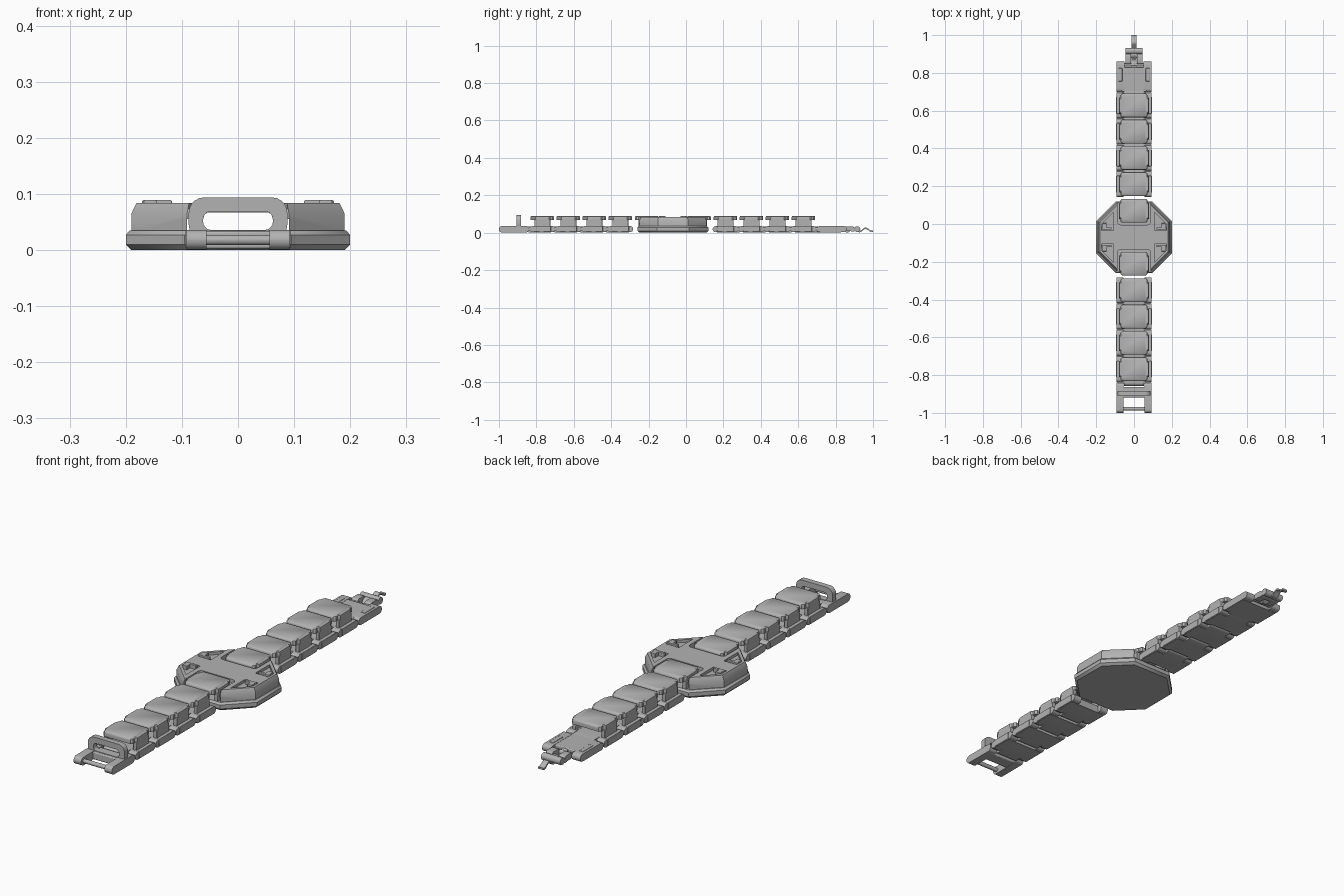
import bpy, bmesh, math
from mathutils import Vector

if "Cube" in bpy.data.objects:
    bpy.data.objects.remove(bpy.data.objects["Cube"], do_unlink=True)

grey = bpy.data.materials.new("plain grey")
grey.use_nodes = True
grey.diffuse_color = (0.45, 0.45, 0.45, 1)
grey.node_tree.nodes["Principled BSDF"].inputs["Base Color"].default_value = grey.diffuse_color

MID = -0.07      # y centre of the case
PITCH = 0.139    # link spacing


def loft(name, rings, bevel=0.0):
    """Closed solid through rings of equal point count."""
    bm = bmesh.new()
    loops = [[bm.verts.new(p) for p in r] for r in rings]
    n = len(rings[0])
    for lo, hi in zip(loops, loops[1:]):
        for i in range(n):
            j = (i + 1) % n
            bm.faces.new((lo[i], lo[j], hi[j], hi[i]))
    bm.faces.new(loops[0][::-1])
    bm.faces.new(loops[-1])
    bmesh.ops.recalc_face_normals(bm, faces=bm.faces)
    me = bpy.data.meshes.new(name)
    bm.to_mesh(me)
    bm.free()
    me.materials.append(grey)
    ob = bpy.data.objects.new(name, me)
    bpy.context.collection.objects.link(ob)
    if bevel:
        m = ob.modifiers.new("soft edges", "BEVEL")
        m.width, m.segments, m.limit_method = bevel, 2, "ANGLE"
    return ob


def prism(name, pts, axis, a, b, bevel=0.0):
    """Extrude a 2D outline along x (yz), y (xz) or z (xy)."""
    def put(p, t):
        return {"x": (t, p[0], p[1]), "y": (p[0], t, p[1]), "z": (p[0], p[1], t)}[axis]
    return loft(name, [[put(p, t) for p in pts] for t in (a, b)], bevel)


def box(name, x0, x1, y0, y1, z0, z1, bevel=0.0):
    return prism(name, [(x0, y0), (x1, y0), (x1, y1), (x0, y1)], "z", z0, z1, bevel)


def round_rect(u0, u1, v0, v1, r, steps=5):
    pts = []
    for k, (u, v) in enumerate([(u1 - r, v1 - r), (u0 + r, v1 - r), (u0 + r, v0 + r), (u1 - r, v0 + r)]):
        for i in range(steps + 1):
            t = math.pi / 2 * (k + i / steps)
            pts.append((u + r * math.cos(t), v + r * math.sin(t)))
    return pts


def bar(name, x0, x1, y0, y1, z0=0.003, z1=0.035):
    """Link bar with rounded ends."""
    return prism(name, round_rect(y0, y1, z0, z1, (z1 - z0) * 0.49), "x", x0, x1)


def cut(ob, cutter):
    cutter.hide_render = True
    cutter.hide_set(True)
    m = ob.modifiers.new("cut", "BOOLEAN")
    m.operation, m.object, m.solver = "DIFFERENCE", cutter, "EXACT"


def octagon(d, z):
    """Case outline, inset by d."""
    a, b, s = 0.2 - d, 0.19 - d, 0.285 - 1.414 * d
    q = [(a, s - a), (s - b, b)]
    pts = q + [(-x, y) for x, y in q[::-1]]
    pts += [(-x, -y) for x, y in pts]
    return [(x, y + MID, z) for x, y in pts]


# Case: chamfered base and tapered upper housing
loft("case_base", [octagon(0.01, 0), octagon(0, 0.01), octagon(0, 0.027), octagon(0.007, 0.035)])
case = loft("case_top", [octagon(0.01, 0.034), octagon(0.01, 0.065), octagon(0.019, 0.084)])
cut(case, prism("tunnel_cutter", [(-0.091, 0.03), (0.091, 0.03), (0.091, 0.055), (0.062, 0.069),
                                  (-0.062, 0.069), (-0.091, 0.055)], "y", -0.5, 0.4))
for sy in (-1, 1):
    y0, y1 = sorted((MID + sy * 0.066, MID + sy * 0.3))
    cut(case, prism("pad_slot_cutter", round_rect(-0.087, 0.087, y0, y1, 0.015), "z", 0.036, 0.2))

# Corner pockets on the case, each holding a raised block
for sx in (-1, 1):
    for sy in (-1, 1):
        tri = [(0.108, 0.035), (0.171, 0.035), (0.171, 0.07), (0.108, 0.133)]
        cut(case, prism("pocket_cutter", [(sx * x, MID + sy * y) for x, y in tri], "z", 0.072, 0.2))
        y0, y1 = sorted((MID + sy * 0.04, MID + sy * 0.052))
        box("pocket_block", *sorted((sx * 0.118, sx * 0.171)), y0, y1, 0.07, 0.089, 0.002)
        y0, y1 = sorted((MID + sy * 0.04, MID + sy * 0.075))
        box("pocket_post", *sorted((sx * 0.145, sx * 0.168)), y0, y1, 0.07, 0.089, 0.002)


def pad(y):
    """Bridge-shaped pad: notched top plate on two side legs."""
    q = [(0.079, 0.036), (0.071, 0.045), (0.071, 0.055), (0.063, 0.063)]
    half = q + [(-x, v) for x, v in q[::-1]]
    outline = half + [(-x, -v) for x, v in half]

    def ring(k, z):
        return [(x * k, v * k + y, z) for x, v in outline]
    loft("pad_top", [ring(1, 0.067), ring(1, 0.081), ring(0.98, 0.087), ring(0.93, 0.09)])
    for sx in (-1, 1):
        leg = [(0.062, 0.03), (0.079, 0.03), (0.079, 0.07), (0.05, 0.07), (0.059, 0.064), (0.062, 0.057)]
        prism("pad_leg", [(sx * x, z) for x, z in leg], "y", y - 0.043, y + 0.043, 0.002)


def link(y, sy):
    """Interlocking band link: centre plate shifted against the side bars."""
    h = PITCH / 2
    bar("link_centre", -0.052, 0.052, y - h + sy * 0.022 + 0.003, y + h + sy * 0.022 - 0.003, 0.002, 0.034)
    box("link_web", -0.09, 0.09, y - h + 0.024, y + h - 0.024, 0.002, 0.034)
    for sx in (-1, 1):
        x0, x1 = sorted((sx * 0.055, sx * 0.092))
        bar("link_side", x0, x1, y - h + 0.001, y + h - 0.001)
        box("link_cheek", *sorted((sx * 0.07, sx * 0.094)), y - 0.045, y + 0.045, 0.004, 0.036, 0.002)
    # Hinge pin
    bar("hinge_pin", -0.088, 0.088, y + sy * h - 0.008, y + sy * h + 0.008, 0.011, 0.027)


for sy in (-1, 1):
    pad(MID + sy * 0.14)
    for i in range(4):
        y = MID + sy * (0.281 + i * PITCH)
        pad(y)
        link(y, sy)

# Buckle end at the front: frame arms, cross plate, pin and keeper loop
for sx in (-1, 1):
    x0, x1 = sorted((sx * 0.056, sx * 0.092))
    bar("buckle_arm", x0, x1, -1.0, -0.84, 0.001, 0.036)
box("buckle_plate", -0.09, 0.09, -0.918, -0.862, 0.002, 0.034, 0.004)
bar("buckle_pin", -0.07, 0.07, -0.987, -0.969, 0.009, 0.027)
loop = prism("keeper_loop", round_rect(-0.088, 0.088, 0.018, 0.094, 0.028), "y", -0.907, -0.883)
cut(loop, prism("loop_cutter", round_rect(-0.062, 0.062, 0.036, 0.069, 0.014), "y", -1.1, -0.8))

# Clasp end at the back: plate, side rails and knuckles
box("clasp_plate", -0.066, 0.066, 0.7, 0.83, 0.002, 0.034, 0.004)
box("clasp_web", -0.09, 0.09, 0.72, 0.83, 0.002, 0.028)
for sx in (-1, 1):
    bar("clasp_arm", *sorted((sx * 0.05, sx * 0.092)), 0.699, 0.859)
    box("clasp_rail", *sorted((sx * 0.062, sx * 0.082)), 0.755, 0.825, 0.03, 0.037, 0.002)
    bar("clasp_knuckle", *sorted((sx * 0.016, sx * 0.046)), 0.845, 0.9, 0.008, 0.034)
bar("clasp_pin", -0.07, 0.07, 0.834, 0.852, 0.009, 0.027)
bar("clasp_barrel", -0.046, 0.046, 0.9, 0.932, 0.004, 0.034)
bar("clasp_bridge", -0.046, 0.046, 0.88, 0.905, 0.006, 0.022)

# Wavy hook tongue
wave = []
for i in range(33):
    t = i / 32
    wave.append((0.83 + 0.17 * t, 0.015 + (0.011 - 0.003 * t) * math.cos(t * math.tau * 2.6)))
ribbon = [(y, z + 0.004) for y, z in wave] + [(y, z - 0.004) for y, z in wave[::-1]]
prism("hook_tongue", ribbon, "x", -0.013, 0.013)

# Smooth the rounded parts while keeping hard edges
bpy.ops.object.select_all(action="DESELECT")
for ob in bpy.context.collection.objects:
    if ob.type == "MESH" and not ob.hide_render:
        ob.select_set(True)
        bpy.context.view_layer.objects.active = ob
bpy.ops.object.shade_smooth_by_angle(angle=math.radians(35))
